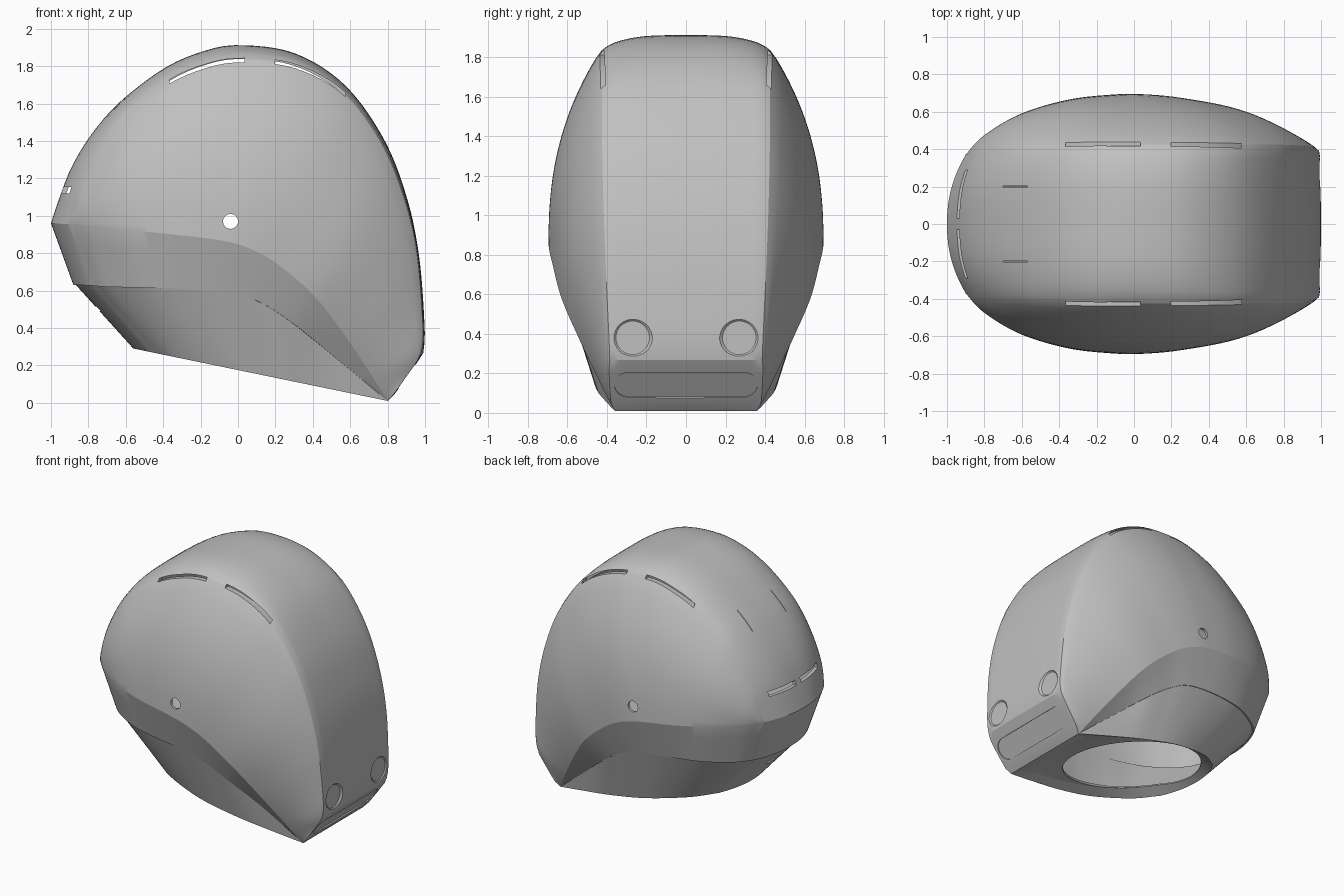
import bpy, bmesh, math
from mathutils import Vector, Matrix

if "Cube" in bpy.data.objects:
    bpy.data.objects.remove(bpy.data.objects["Cube"])

N = 72      # samples along each long curve
ARC = 14    # samples from the centre line to the rim
SIDE = 18   # samples across the side panel

grey = bpy.data.materials.new("shell grey")
grey.use_nodes = True
grey.diffuse_color = (0.53, 0.53, 0.53, 1)
grey.node_tree.nodes["Principled BSDF"].inputs["Base Color"].default_value = grey.diffuse_color


def spline(points, n=N):
    """Smooth curve through the points, resampled to n + 1 even steps."""
    p = [Vector(q) for q in points]
    p = [p[0] * 2 - p[1]] + p + [p[-1] * 2 - p[-2]]
    fine = []
    for a, b, c, d in zip(p, p[1:], p[2:], p[3:]):
        for i in range(40):
            t = i / 40
            fine.append((b * 2 + (c - a) * t + (a * 2 - b * 5 + c * 4 - d) * t**2
                         + (b * 3 - a - c * 3 + d) * t**3) / 2)
    fine.append(p[-2])
    run = [0]
    for a, b in zip(fine, fine[1:]):
        run.append(run[-1] + (b - a).length)
    out, j = [], 0
    for i in range(n):
        goal = run[-1] * i / n
        while run[j + 1] < goal:
            j += 1
        f = (goal - run[j]) / (run[j + 1] - run[j])
        out.append(fine[j].lerp(fine[j + 1], f))
    return out + [fine[-1]]


def arc(px, pz, rx, rz, ry):
    """Section from the centre line to the rim, flatter across the crown."""
    fall = 2.2 + 1.4 * max(0, pz - .96)
    row = []
    for i in range(ARC + 1):
        v = i / ARC
        row.append(Vector((px + (rx - px) * v**fall, ry * v, pz + (rz - pz) * v**fall)))
    return row


def floor_z(x):
    return 0.175 - 0.206 * x


# Centre profile x, z and rim x, z, y, from brow over the crown to the nape
strip = spline([
    (-1, .96, -.9, .955, .37), (-.95, 1.11, -.865, 1.1, .38),
    (-.885, 1.27, -.82, 1.22, .39), (-.78, 1.44, -.735, 1.38, .4),
    (-.63, 1.61, -.605, 1.55, .41), (-.4, 1.785, -.385, 1.72, .42),
    (-.2, 1.875, -.2, 1.805, .425), (0, 1.912, 0, 1.845, .425),
    (.3, 1.87, .3, 1.815, .425), (.57, 1.7, .565, 1.67, .425),
    (.78, 1.41, .77, 1.395, .425), (.905, 1.09, .895, 1.085, .42),
    (.97, .77, .965, .77, .41), (.998, .4, .993, .4, .395),
    (.992, .28, .988, .28, .39), (.985, .255, .98, .255, .39), (.968, .23, .963, .23, .39),
    (.84, .05, .835, .05, .38), (.8, .01, .8, .01, .36)])
rim = [Vector((r[2], r[4], r[3])) for r in strip]

# Side curves: upper crease, lower crease and bottom edge
crease = spline([
    (-.9, .37, .955), (-.8, .47, .945), (-.6, .59, .925), (-.35, .665, .9), (-.1, .693, .87),
    (.05, .693, .83), (.2, .675, .75), (.4, .63, .58), (.55, .548, .39), (.68, .458, .2),
    (.75, .405, .09), (.8, .36, .01)])
lower = spline([
    (-.8, .33, .628), (-.7, .425, .62), (-.5, .535, .615), (-.25, .59, .605), (0, .605, .58),
    (.15, .585, .52), (.3, .545, .42), (.5, .46, .26), (.8, .36, .01)])
edge = spline([
    (x, y, floor_z(x)) for x, y in
    ((-.47, .28), (-.3, .39), (0, .46), (.3, .45), (.6, .4), (.8, .36))])
edge_arc = arc(-.56, floor_z(-.56), -.47, floor_z(-.47), .28)
lower_arc = arc(-.88, .63, -.8, .628, .33)


def step_in(p, t):
    """Small step under the lower crease that fades out towards the nape."""
    f = 1 - .015 * (1 - t)
    return Vector((p.x * f, p.y * f, p.z))


chin_arc = [step_in(p, 0) for p in lower_arc]
chin_top = [step_in(p, i / N) for i, p in enumerate(lower)]


def blend(a, b, steps):
    return [[p.lerp(q, i / steps) for p, q in zip(a, b)] for i in range(steps + 1)]


def side_panel():
    rows = []
    for i in range(SIDE + 1):
        u = i / SIDE
        row = [a.lerp(r, u) for a, r in zip(crease, rim)]
        for p, a, r in zip(row, crease, rim):
            p.y = r.y + (a.y - r.y) * (1 - u**2.4)
        rows.append(row)
    return rows


def make_object(name, bm):
    bmesh.ops.recalc_face_normals(bm, faces=bm.faces)
    mesh = bpy.data.meshes.new(name)
    bm.to_mesh(mesh)
    bm.free()
    mesh.materials.append(grey)
    obj = bpy.data.objects.new(name, mesh)
    bpy.context.collection.objects.link(obj)
    return obj


def helmet_solid(name):
    bm = bmesh.new()
    sections = [arc(*r) for r in strip]
    # the underside rises a little towards the neck
    base = edge_arc + edge[1:] + sections[-1][-2::-1]
    inner = [Vector((.1 + (p.x - .1) * .86, p.y * .86, p.z + .04)) for p in base]
    patches = [sections, side_panel(),
               blend(sections[0], lower_arc, 3), blend(crease, lower, 3),
               blend(lower_arc, chin_arc, 1), blend(lower, chin_top, 1),
               blend(chin_arc, edge_arc, 3), blend(chin_top, edge, 3), [base, inner]]
    for s in (1, -1):
        def vert(p):
            return bm.verts.new((p.x, p.y * s, p.z))
        for rows in patches:
            grid = [[vert(p) for p in row] for row in rows]
            for a, b in zip(grid, grid[1:]):
                for i in range(len(a) - 1):
                    bm.faces.new((a[i], a[i + 1], b[i + 1], b[i]))
        bm.faces.new([vert(p) for p in inner])
    bmesh.ops.remove_doubles(bm, verts=bm.verts, dist=0.0004)
    # soften the rim between the centre strip and the side panels
    soft = [v for v in bm.verts
            if any((Vector((v.co.x, abs(v.co.y), v.co.z)) - r).length < .05 for r in rim[6:-6])]
    for _ in range(2):
        bmesh.ops.smooth_vert(bm, verts=soft, factor=.5,
                              use_axis_x=True, use_axis_y=True, use_axis_z=True)
    return make_object(name, bm)


def prism(bm, points, push):
    a = [bm.verts.new(p) for p in points]
    b = [bm.verts.new(Vector(p) + Vector(push)) for p in points]
    bm.faces.new(a[::-1])
    bm.faces.new(b)
    for i in range(len(a)):
        j = (i + 1) % len(a)
        bm.faces.new((a[i], a[j], b[j], b[i]))


def box(bm, x0, x1, y0, y1, z0, z1):
    prism(bm, [(x0, y0, z0), (x1, y0, z0), (x1, y1, z0), (x0, y1, z0)], (0, 0, z1 - z0))


shell = helmet_solid("helmet_shell")

# Hollow inside
cavity = helmet_solid("cavity_cutter")
centre = Vector((0, 0, .85))
cavity.data.transform(Matrix.Translation(centre) @ Matrix.Scale(.973, 4) @ Matrix.Translation(-centre))

# Openings and recesses
bm = bmesh.new()
turn = [2 * math.pi * i / 48 for i in range(48)]
# neck opening
prism(bm, [(.02 + .53 * math.cos(a), .385 * math.sin(a), -.1) for a in turn], (0, 0, .45))
# pivot holes through both sides
prism(bm, [(-.04 + .04 * math.cos(a), -1, .97 + .04 * math.sin(a)) for a in turn], (0, 2, 0))
# nape panel
normal, slope = Vector((.815, 0, -.58)), Vector((.58, 0, .815))
mid = Vector((.904, 0, .14)) - normal * .009
prism(bm, [mid + slope * (.078 * math.sin(a))
           + Vector((0, math.copysign(.285, math.cos(a)) + .078 * math.cos(a), 0)) for a in turn],
      normal * .1)
# chin vent
box(bm, -.9, -.7, -.1, .1, .49, .515)
for s in (1, -1):
    # crown slots along the rim
    for lo, hi in ((-.4, .04), (.16, .6)):
        path = [p for p in rim if lo <= p.x <= hi and p.z > 1.6]
        prism(bm, [(p.x, .37 * s, p.z - .003) for p in path]
              + [(p.x, .37 * s, p.z - .025) for p in reversed(path)], (0, .1 * s, 0))
    # brow vents and thin forehead slits
    y0, y1 = sorted((.03 * s, .29 * s))
    box(bm, -1.1, -.84, y0, y1, 1.12, 1.155)
    box(bm, -.7, -.57, .2 * s - .002, .2 * s + .002, 1.35, 1.8)
    # round dished lamps at the back
    bmesh.ops.create_cone(bm, cap_ends=True, segments=40, radius1=.085, radius2=.12, depth=.03,
                          matrix=Matrix.Translation((1, .27 * s, .38)) @ Matrix.Rotation(math.pi / 2, 4, 'Y'))
openings = make_object("opening_cutter", bm)

# Cut and keep the finished mesh
for cutter in (cavity, openings):
    cutter.hide_render = True
    mod = shell.modifiers.new(cutter.name, 'BOOLEAN')
    mod.operation, mod.solver, mod.object = 'DIFFERENCE', 'EXACT', cutter
graph = bpy.context.evaluated_depsgraph_get()
cut_mesh = bpy.data.meshes.new_from_object(shell.evaluated_get(graph))
shell.modifiers.clear()
shell.data = cut_mesh
for cutter in (cavity, openings):
    bpy.data.objects.remove(cutter)

for obj in bpy.context.selected_objects:
    obj.select_set(False)
shell.select_set(True)
bpy.context.view_layer.objects.active = shell
bpy.ops.object.shade_smooth_by_angle(angle=math.radians(16))
